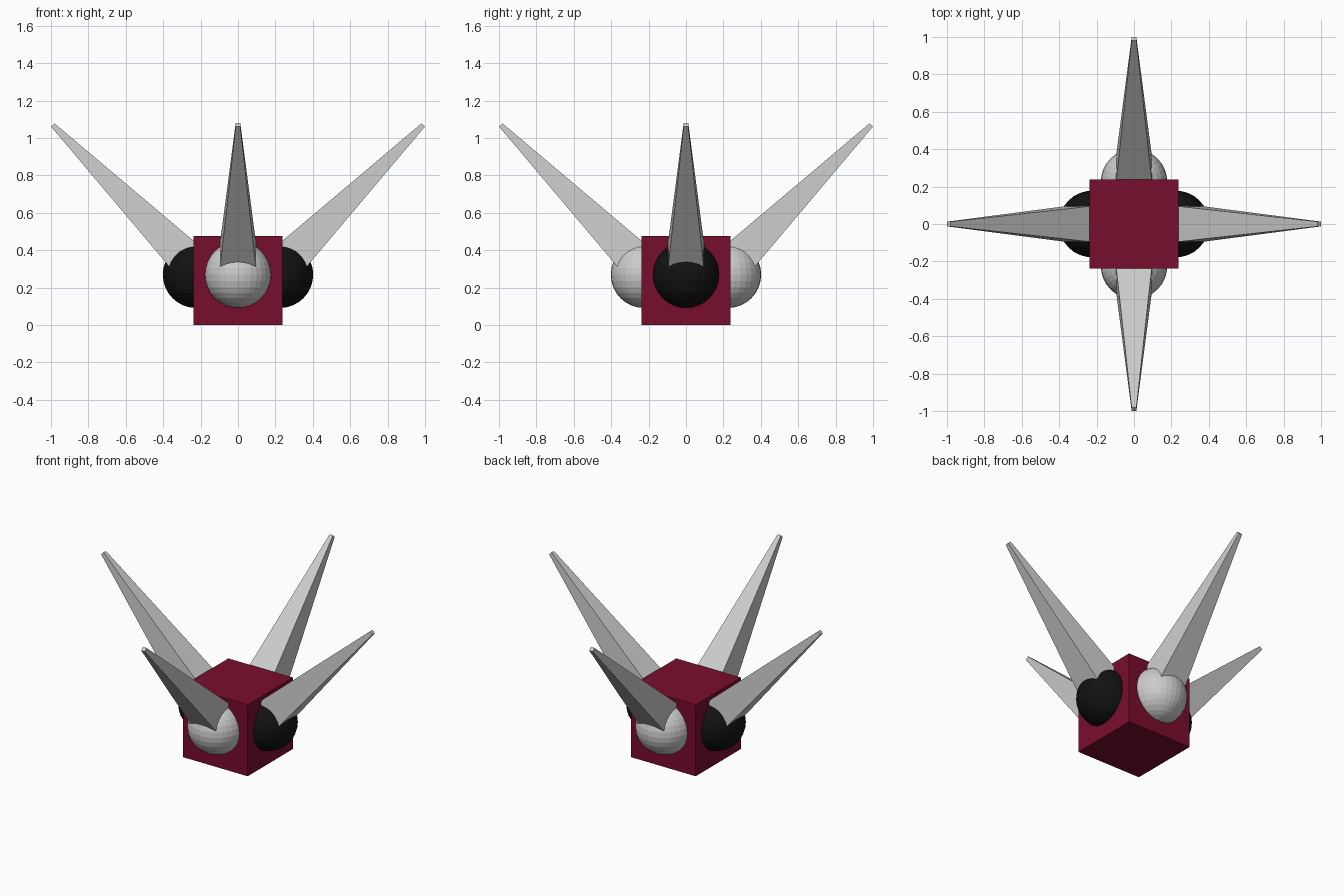
import bpy, math
from mathutils import Vector, Matrix

if "Cube" in bpy.data.objects:
    bpy.data.objects.remove(bpy.data.objects["Cube"])


def material(name, rgb):
    m = bpy.data.materials.new(name)
    m.diffuse_color = (*rgb, 1)
    m.use_nodes = True
    m.node_tree.nodes["Principled BSDF"].inputs["Base Color"].default_value = m.diffuse_color
    return m


maroon = material("maroon", (0.19, 0.004, 0.026))
grey = material("light grey", (0.6, 0.6, 0.6))
black = material("black", (0.006, 0.006, 0.006))


def finish(name, mat):
    ob = bpy.context.object
    ob.name = name
    ob.data.materials.append(mat)
    return ob


# Cube body standing on the ground
bpy.ops.mesh.primitive_cube_add(size=0.476, location=(0, 0, 0.238))
finish("body", maroon)

SIDES = (("right", 0, black), ("back", 90, grey), ("left", 180, black), ("front", 270, grey))
LENGTH, TIP, BASE = 1.2, 0.0125, 0.114

for side, deg, ball_mat in SIDES:
    turn = Matrix.Rotation(math.radians(deg), 4, 'Z')

    # Ball half sunk into each side face
    bpy.ops.mesh.primitive_uv_sphere_add(segments=32, ring_count=16, radius=0.178)
    ball = finish(side + "_ball", ball_mat)
    ball.matrix_world = turn @ Matrix.Translation((0.224, 0, 0.269))

    # Square tapered spike leaning outward at 45 degrees
    bpy.ops.mesh.primitive_cone_add(vertices=4, radius1=BASE * math.sqrt(2),
                                    radius2=TIP * math.sqrt(2), depth=LENGTH)
    spike = finish(side + "_spike", grey)
    spike.data.transform(Matrix.Translation((0, 0, -LENGTH / 2)) @ Matrix.Rotation(math.pi / 4, 4, 'Z'))
    tip = Vector((0.991, 0, 1.07))
    spike.matrix_world = turn @ Matrix.Translation(tip) @ Matrix.Rotation(math.pi / 4, 4, 'Y')
